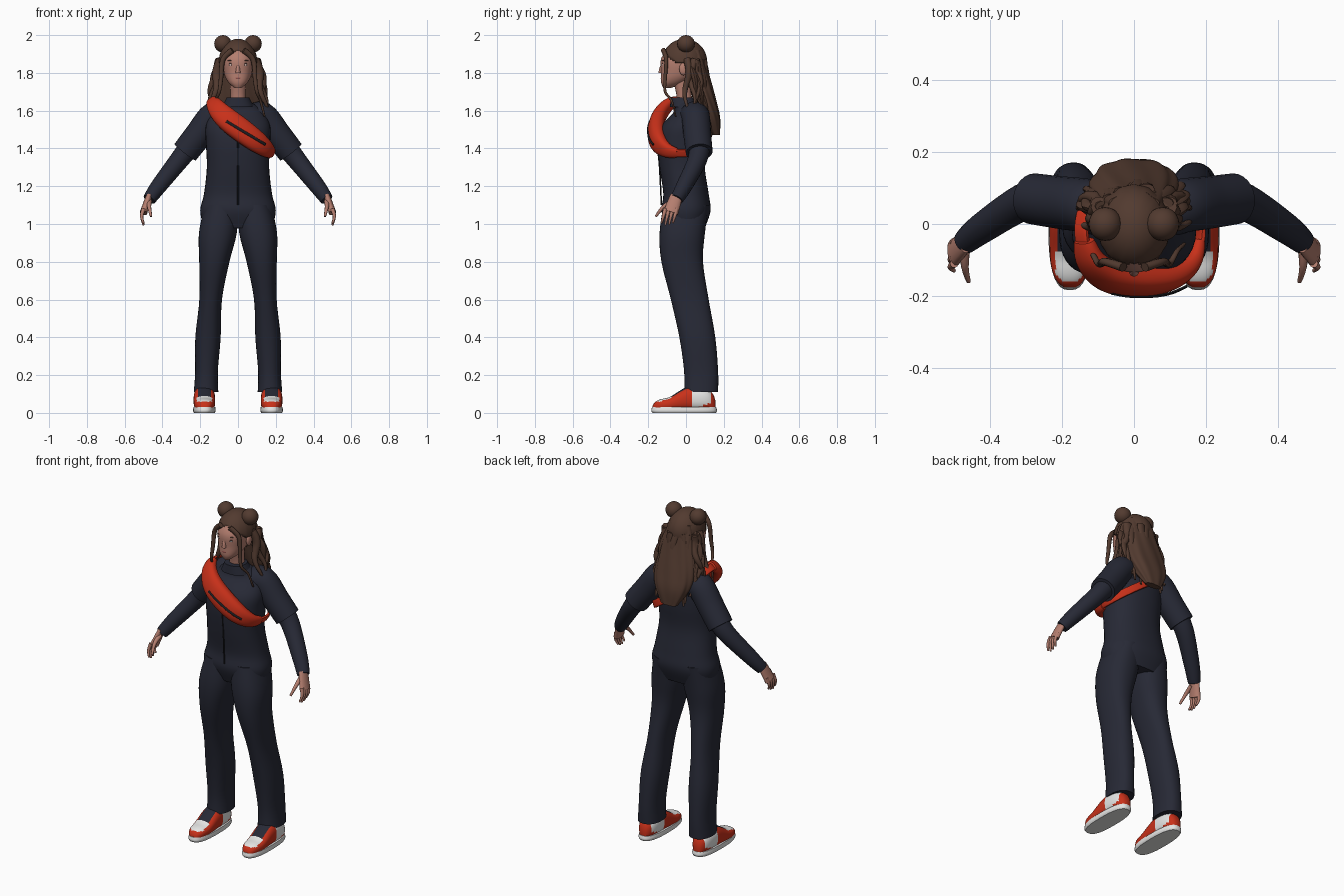
import bpy, bmesh
from math import sin, cos, pi, tau, radians, copysign, atan2
from mathutils import Vector

if "Cube" in bpy.data.objects:
    bpy.data.objects.remove(bpy.data.objects["Cube"])

SIDES = (("left", 1), ("right", -1))


def material(name, *colour):
    mat = bpy.data.materials.new(name)
    mat.use_nodes = True
    mat.diffuse_color = (*colour, 1)
    mat.node_tree.nodes["Principled BSDF"].inputs["Base Color"].default_value = (*colour, 1)
    return mat


navy = material("navy cloth", .02, .022, .036)
red = material("red fabric", .58, .03, .01)
brown = material("brown hair", .085, .043, .029)
skin = material("skin", .46, .21, .16)
white = material("white leather", .78, .78, .77)
rose = material("rose lips", .3, .09, .08)
dark = material("dark trim", .012, .012, .015)


def finish(name, bm, *mats):
    bmesh.ops.recalc_face_normals(bm, faces=bm.faces)
    mesh = bpy.data.meshes.new(name)
    bm.to_mesh(mesh)
    bm.free()
    for mat in mats:
        mesh.materials.append(mat)
    for polygon in mesh.polygons:
        polygon.use_smooth = True
    mesh.set_sharp_from_angle(angle=radians(50))
    obj = bpy.data.objects.new(name, mesh)
    bpy.context.collection.objects.link(obj)
    return obj


def spline(rows, steps=5):
    """Smooth interpolation through rows of numbers."""
    rows = [Vector(row) for row in rows]
    result = []
    for i in range(len(rows) - 1):
        start, end = rows[i], rows[i + 1]
        leave = (end - rows[max(i - 1, 0)]) / 2
        arrive = (rows[min(i + 2, len(rows) - 1)] - start) / 2
        for k in range(steps):
            t = k / steps
            ease = t * t * (3 - 2 * t)
            result.append(start.lerp(end, ease) + leave * t * (1 - t) ** 2 - arrive * t * t * (1 - t))
    return result + [rows[-1]]


def ring(centre, across, along, sides, power=2, ripple=0):
    """Rounded cross-section, optionally grooved into strands."""
    points = []
    for i in range(sides):
        angle = tau * i / sides
        x, y = (copysign(abs(c) ** (2 / power), c) for c in (cos(angle), sin(angle)))
        groove = 1 + ripple * cos(9 * angle + 14 * centre.z)
        points.append(centre + groove * (across * x + along * y))
    return points


def bridge(rings):
    bm = bmesh.new()
    loops = [[bm.verts.new(point) for point in points] for points in rings]
    for low, high in zip(loops, loops[1:]):
        for i in range(len(low)):
            bm.faces.new((low[i - 1], low[i], high[i], high[i - 1]))
    bm.faces.new(loops[0])
    bm.faces.new(loops[-1])
    return bm


def stack(name, rows, mat, x=lambda z: 0, sides=36, power=2.3, ripple=0):
    """Level sections given as height, y centre, half width and half depth."""
    finish(name, bridge([ring(Vector((x(z), y, z)), Vector((w, 0, 0)), Vector((0, d, 0)), sides, power, ripple)
                         for z, y, w, d in spline(rows)]), mat)


def tube(name, points, mat, start, end, flat=1, bulge=0, side=1, hub=None, sides=14, power=2):
    """Sweep along points, tapering from start to end; thickness faces away from hub."""
    path = spline([(side * x, y, z) for x, y, z in points])
    last = len(path) - 1
    rings = []
    for i, centre in enumerate(path):
        t = i / last
        tangent = (path[min(i + 1, last)] - path[max(i - 1, 0)]).normalized()
        outward = centre - hub if hub else Vector((0, 1, 0))
        outward = (outward - tangent * outward.dot(tangent)).normalized()
        size = (start + (end - start) * t) * (1 + bulge * sin(pi * t))
        rings.append(ring(centre, tangent.cross(outward) * size, outward * size * flat, sides, power))
    finish(name, bridge(rings), mat)


def ball(name, place, size, mat):
    bm = bmesh.new()
    bmesh.ops.create_uvsphere(bm, u_segments=20, v_segments=12, radius=1)
    bmesh.ops.scale(bm, vec=size, verts=bm.verts)
    bmesh.ops.translate(bm, vec=place, verts=bm.verts)
    finish(name, bm, mat)


def shoe_upper(name, x):
    """Low toe rising to the ankle, with panels coloured by position."""
    rings = []
    for i in range(41):
        t = .01 + .98 * i / 40
        rounding = (1 - abs(2 * t - 1) ** 4) ** .5
        rise = min(max((t - .2) / .4, 0), 1)
        half = (.035 + .03 * rise * rise * (3 - 2 * rise)) * rounding ** .7
        rings.append(ring(Vector((x, .34 * t - .18, half + .01)), Vector((.057 * rounding, 0, 0)),
                          Vector((0, 0, half)), 32, 2.4))
    bm = bridge(rings)
    for face in bm.faces:
        centre = face.calc_center_median()
        off = abs(centre.x - x)
        if off < .034 and centre.z > .06 and -.08 < centre.y < .06:
            face.material_index = 2
        elif centre.y < -.08 and centre.z > .06 and off < .04:
            face.material_index = 1
        elif .03 < centre.y < .13 and centre.z > .03 + max(0, centre.y - .06) / 3:
            face.material_index = 1
    finish(name, bm, red, white, navy)


# Overalls
stack("overall_torso", [(.98, 0, .18, .1), (1.07, 0, .2, .13), (1.16, 0, .18, .12), (1.3, -.02, .165, .12),
                        (1.43, -.02, .17, .13), (1.52, -.01, .17, .12), (1.6, .02, .13, .08),
                        (1.65, -.01, .06, .06)], navy)
stack("collar", [(1.62, -.01, .085, .075), (1.67, -.02, .06, .06)], navy)
tube("front_zip", [(0, -.13, 1.1), (0, -.14, 1.3), (0, -.15, 1.43), (0, -.13, 1.52)], dark, .004, .004)

for label, s in SIDES:
    stack(label + "_trouser_leg", [(.11, .08, .065, .09), (.22, .08, .06, .09), (.4, .06, .067, .095),
                                   (.6, .02, .06, .1), (.8, -.02, .08, .11), (.95, -.02, .1, .12),
                                   (1.1, 0, .09, .12)], navy, lambda z: s * (.17 - .07 * z * z))
    tube(label + "_short_sleeve", [(.07, .03, 1.55), (.13, .05, 1.57), (.21, .06, 1.47), (.28, .07, 1.38)],
         navy, .078, .071, side=s, sides=24)
    tube(label + "_long_sleeve", [(.24, .07, 1.43), (.31, .06, 1.34), (.42, -.01, 1.2), (.47, -.05, 1.13)],
         navy, .06, .034, side=s, sides=20)

    # Hand with four spread fingers and a thumb
    tube(label + "_palm", [(.47, -.05, 1.15), (.48, -.06, 1.12), (.5, -.08, 1.06)], skin, .016, .02, 2, side=s)
    for i in range(4):
        y = .02 * i - .11
        drop = .01 * abs(i - 1.4)
        tube(f"{label}_finger_{i + 1}", [(.5, y, 1.08), (.51, y - .01, 1.04), (.5, y - .02, .99 + drop)],
             skin, .012, .005, side=s, sides=10)
    tube(label + "_thumb", [(.47, -.07, 1.12), (.47, -.12, 1.09), (.46, -.16, 1.04)], skin, .015, .006,
         side=s, sides=10)

    # Shoe: sole, upper and laces
    middle = s * .178
    stack(label + "_sole", [(0, -.01, .055, .168), (.012, -.01, .06, .174), (.03, -.01, .058, .17)], white,
          lambda z: middle, power=2.6)
    shoe_upper(label + "_shoe_upper", middle)

# Head, neck and face
stack("neck", [(1.61, 0, .045, .045), (1.68, -.01, .04, .04), (1.77, -.02, .045, .05)], skin)
stack("head", [(1.72, -.1, .018, .02), (1.75, -.07, .052, .062), (1.8, -.04, .074, .092), (1.88, -.03, .079, .1),
               (1.96, -.01, .04, .06)], skin)
tube("nose", [(0, -.122, 1.85), (0, -.132, 1.82), (0, -.132, 1.8)], skin, .007, .014)
ball("lips", (0, -.126, 1.772), (.021, .008, .008), rose)
for label, s in SIDES:
    ball(label + "_eye", (s * .033, -.121, 1.842), (.014, .006, .006), white)
    ball(label + "_iris", (s * .033, -.125, 1.842), (.005, .004, .005), dark)
    ball(label + "_eyelid", (s * .033, -.122, 1.85), (.016, .007, .002), dark)
    ball(label + "_brow", (s * .035, -.12, 1.865), (.02, .007, .003), brown)
    ball(label + "_ear", (s * .083, -.014, 1.82), (.012, .022, .033), skin)
    ball(label + "_hair_bun", (s * .08, 0, 1.954), (.046, .047, .046), brown)

# Hair cap, cut open around the face
bm = bmesh.new()
bmesh.ops.create_uvsphere(bm, u_segments=44, v_segments=36, radius=1)
for vert in bm.verts:
    x, y, z = vert.co
    strand = 1 + .012 * cos(16 * atan2(y, x)) * (1 - z * z)
    vert.co = (x * .1 * strand, y * .118 * strand - .008, 1.862 + z * .118)
opening = []
for face in bm.faces:
    x, y, z = face.calc_center_median()
    if z < 1.76 or (y < .012 and z < 1.918 - 7 * x * x):
        opening.append(face)
bmesh.ops.delete(bm, geom=opening, context="FACES")
finish("hair_cap", bm, brown).modifiers.new("thickness", "SOLIDIFY").thickness = .016

# Long back hair under a fan of wavy locks
stack("back_hair", [(1.92, .03, .075, .06), (1.8, .06, .1, .06), (1.65, .1, .122, .06), (1.56, .13, .105, .05),
                    (1.47, .16, .05, .02)], brown, sides=54, ripple=.035)
steps = [k / 7 for k in range(8)]
for i in range(13):
    turn = pi * (i / 12 - .5)
    length = .3 + .1 * cos(turn) + .02 * sin(5 * i)
    points = []
    for t in steps:
        wave = .011 * sin(9 * t + 2 * i)
        points.append((sin(turn) * (.088 + .05 * sin(2 * t)) + wave,
                       .012 + .085 * t + cos(turn) * (.082 - .035 * t) + wave / 2, 1.87 - length * t))
    tube(f"back_lock_{i + 1}", points, brown, .024, .006, .65, .3, sides=10)

# Strands framing the face and locks over the shoulders
for label, s in SIDES:
    tube(label + "_face_strand", [(.03, -.12, 1.92), (.08, -.105, 1.87), (.09, -.11, 1.77), (.1, -.11, 1.7),
                                  (.12, -.075, 1.65), (.14, -.055, 1.57)], brown, .016, .005, .8, side=s, sides=10)
    for i in range(3):
        tube(f"{label}_shoulder_lock_{i + 1}",
             [(.088 + .062 * t + .01 * sin(8 * t + i), .005 + .03 * i + .012 * sin(7 * t + 2 * i),
               1.87 - (.27 - .02 * i) * t) for t in steps], brown, .024, .006, .85, .3, side=s, sides=10)


def belt(first, last, count, out=0):
    """Slanted loop from the right shoulder to below the left arm, between two angles in degrees."""
    points = []
    for i in range(count):
        angle = radians(first + (last - first) * i / (count - 1))
        c, d = (copysign(abs(v) ** .85, v) for v in (cos(angle), sin(angle)))
        x = .02 + .16 * c
        points.append((x + out * c, (.14 + out) * d - .02, 1.51 - .75 * x + .04 * max(0, -c) ** 4))
    return points


# Cross-body bag with zips and strap
hub = Vector((0, 0, 1.46))
tube("bag_body", belt(-172, -8, 9), red, .03, .025, .65, 1.3, hub=hub, sides=24, power=2.4)
tube("bag_zip", belt(-110, -55, 5, .042), dark, .007, .007, .6, hub=hub, sides=8)
tube("bag_strap", belt(-20, 200, 12, .006), red, .022, .022, .35, hub=hub, power=4)
